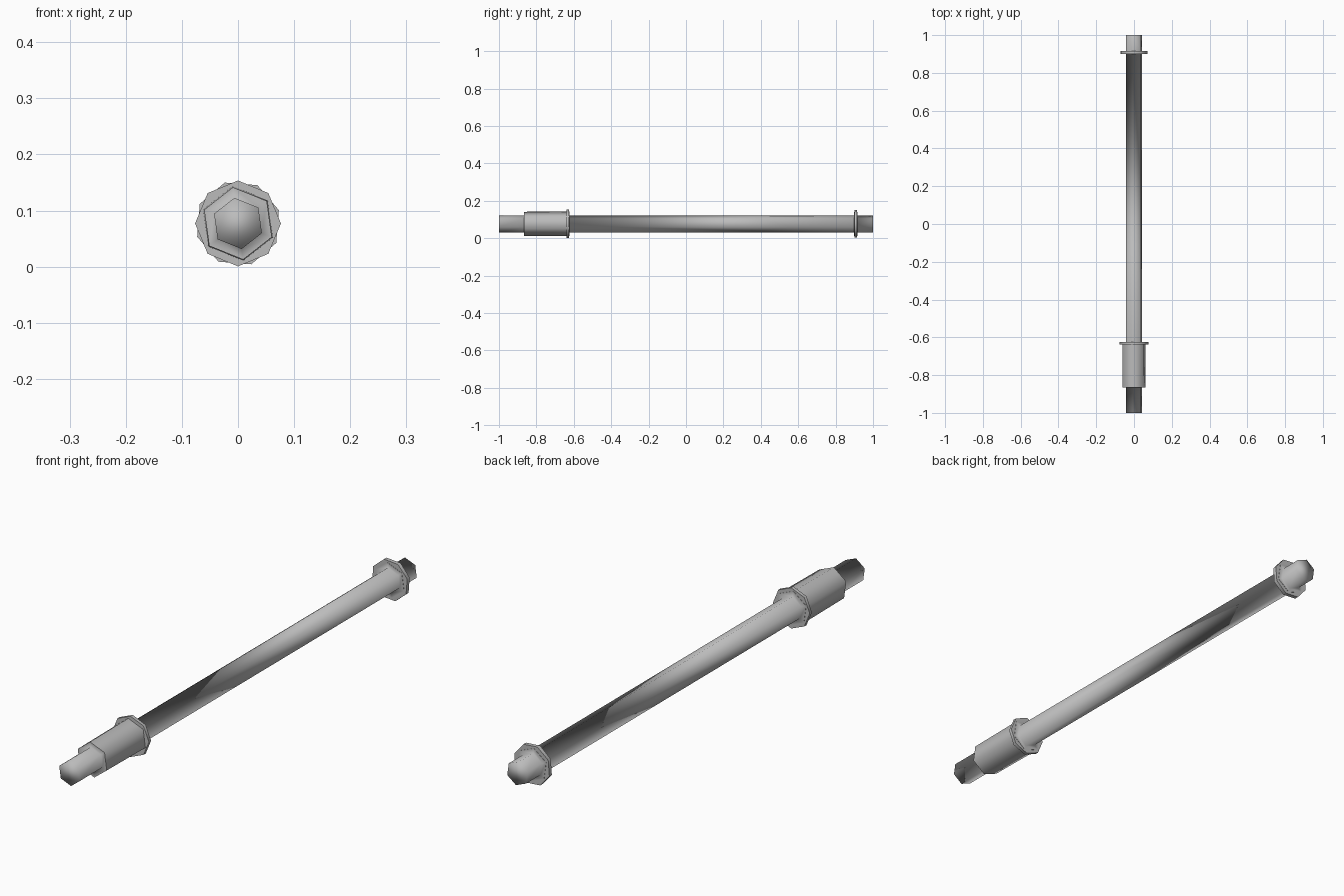
import bpy
import math

cube = bpy.data.objects.get("Cube")
if cube:
    bpy.data.objects.remove(cube, do_unlink=True)

AXIS_HEIGHT = 0.077

grey = bpy.data.materials.new("plain grey")
grey.use_nodes = True
colour = (0.5, 0.5, 0.5, 1)
grey.diffuse_color = colour
grey.node_tree.nodes["Principled BSDF"].inputs["Base Color"].default_value = colour


def lathe(name, profile, sides, turn, sharp_rings):
    """Turn a (y, radius) profile around the lengthwise axis and cap its ends."""
    verts, faces = [], []
    for y, r in profile:
        for i in range(sides):
            a = math.radians(turn) + math.tau * i / sides
            verts.append((r * math.cos(a), y, AXIS_HEIGHT + r * math.sin(a)))
    for k in range(len(profile) - 1):
        for i in range(sides):
            j = (i + 1) % sides
            a, b = k * sides, (k + 1) * sides
            faces.append((a + i, b + i, b + j, a + j))
    last = (len(profile) - 1) * sides
    faces.append(tuple(range(sides)))
    faces.append(tuple(last + i for i in reversed(range(sides))))
    mesh = bpy.data.meshes.new(name)
    mesh.from_pydata(verts, [], faces)
    for poly in mesh.polygons:
        poly.use_smooth = True
    # Crisp edges only around the chosen rings
    for edge in mesh.edges:
        rings = {v // sides for v in edge.vertices}
        if len(rings) == 1 and rings <= set(sharp_rings):
            edge.use_edge_sharp = True
    mesh.materials.append(grey)
    mesh.update()
    obj = bpy.data.objects.new(name, mesh)
    bpy.context.collection.objects.link(obj)
    return obj


# Six-sided rod with softly shaded tips, a thick sleeve and a rear shoulder
ROD, SLEEVE = 0.046, 0.065
lathe("rod_and_sleeve", [
    (-1.0, ROD), (-0.865, ROD),
    (-0.865, SLEEVE), (-0.624, SLEEVE + 0.002),
    (-0.624, ROD), (0.899, ROD),
    (0.899, SLEEVE), (0.916, SLEEVE),
    (0.916, ROD), (1.0, ROD),
], 6, 38, (2, 3, 6, 7))

# Thin eight-sided collars
for name, start, end, turn in (("front_collar", -0.638, -0.625, 0),
                               ("rear_collar", 0.9, 0.915, 18)):
    lathe(name, [(start, 0.0765), (end, 0.0765)], 8, turn, (0, 1))
